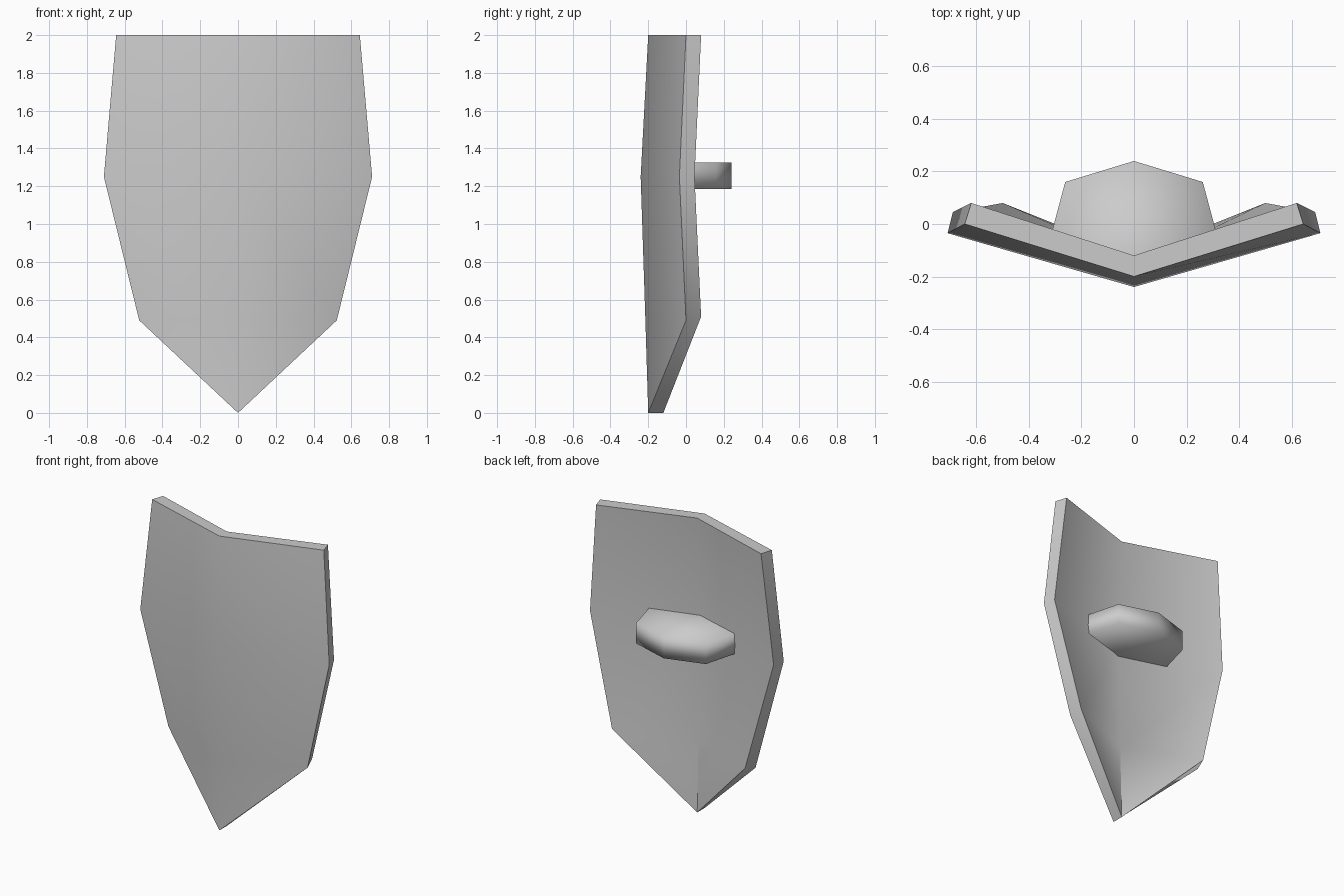
import bpy, math

if "Cube" in bpy.data.objects:
    bpy.data.objects.remove(bpy.data.objects["Cube"])

steel = bpy.data.materials.new("plain_grey")
steel.diffuse_color = (0.6, 0.6, 0.6, 1)
steel.use_nodes = True
steel.node_tree.nodes["Principled BSDF"].inputs["Base Color"].default_value = steel.diffuse_color


def make(name, verts, faces):
    me = bpy.data.meshes.new(name)
    me.from_pydata(verts, [], faces)
    me.materials.append(steel)
    ob = bpy.data.objects.new(name, me)
    bpy.context.collection.objects.link(ob)
    bpy.ops.object.select_all(action='DESELECT')
    ob.select_set(True)
    bpy.context.view_layer.objects.active = ob
    # make normals consistent
    bpy.ops.object.mode_set(mode='EDIT')
    bpy.ops.mesh.select_all(action='SELECT')
    bpy.ops.mesh.normals_make_consistent(inside=False)
    bpy.ops.object.mode_set(mode='OBJECT')
    return ob


# shield board: rows of (half width, z, centre y, edge y), front then back
front = [(0.645, 2.0, -0.20, 0.0), (0.71, 1.25, -0.24, -0.035), (0.523, 0.49, -0.215, 0.0)]
back = [(0.62, 2.0, -0.12, 0.08), (0.69, 1.25, -0.16, 0.045), (0.50, 0.51, -0.135, 0.08)]
verts = []
for rows, tip_y in ((front, -0.20), (back, -0.12)):
    for w, z, cy, ey in rows:
        verts += [(-w, ey, z), (0, cy, z), (w, ey, z)]
    verts.append((0, tip_y, 0))
faces = []
for o in (0, 10):
    for r in (0, 3):
        for c in (0, 1):
            a = o + r + c
            faces.append((a, a + 1, a + 4, a + 3))
    faces += [(o + 6, o + 7, o + 9), (o + 7, o + 8, o + 9)]
# rim joining both sides
loop = [0, 1, 2, 5, 8, 9, 6, 3]
for a, b in zip(loop, loop[1:] + loop[:1]):
    faces.append((a, b, b + 10, a + 10))
shield = make("shield_board", verts, faces)
bpy.ops.object.shade_smooth_by_angle(angle=math.radians(45))

# hand grip: solid block, outline seen from above
outline = [(0, -0.17), (0.325, -0.075), (0.262, 0.16), (0, 0.24), (-0.262, 0.16), (-0.325, -0.075)]
n = len(outline)
verts = [(x, y, z) for z in (1.185, 1.325) for x, y in outline]
faces = [(i, (i + 1) % n, (i + 1) % n + n, i + n) for i in range(2, 4)]
faces += [(1, 2, 2 + n, 1 + n), (4, 5, 5 + n, 4 + n)]
for o in (0, n):
    faces += [(o, o + 1, o + 2, o + 3), (o, o + 3, o + 4, o + 5)]
grip = make("hand_grip", verts, faces)
bpy.ops.object.shade_smooth()
